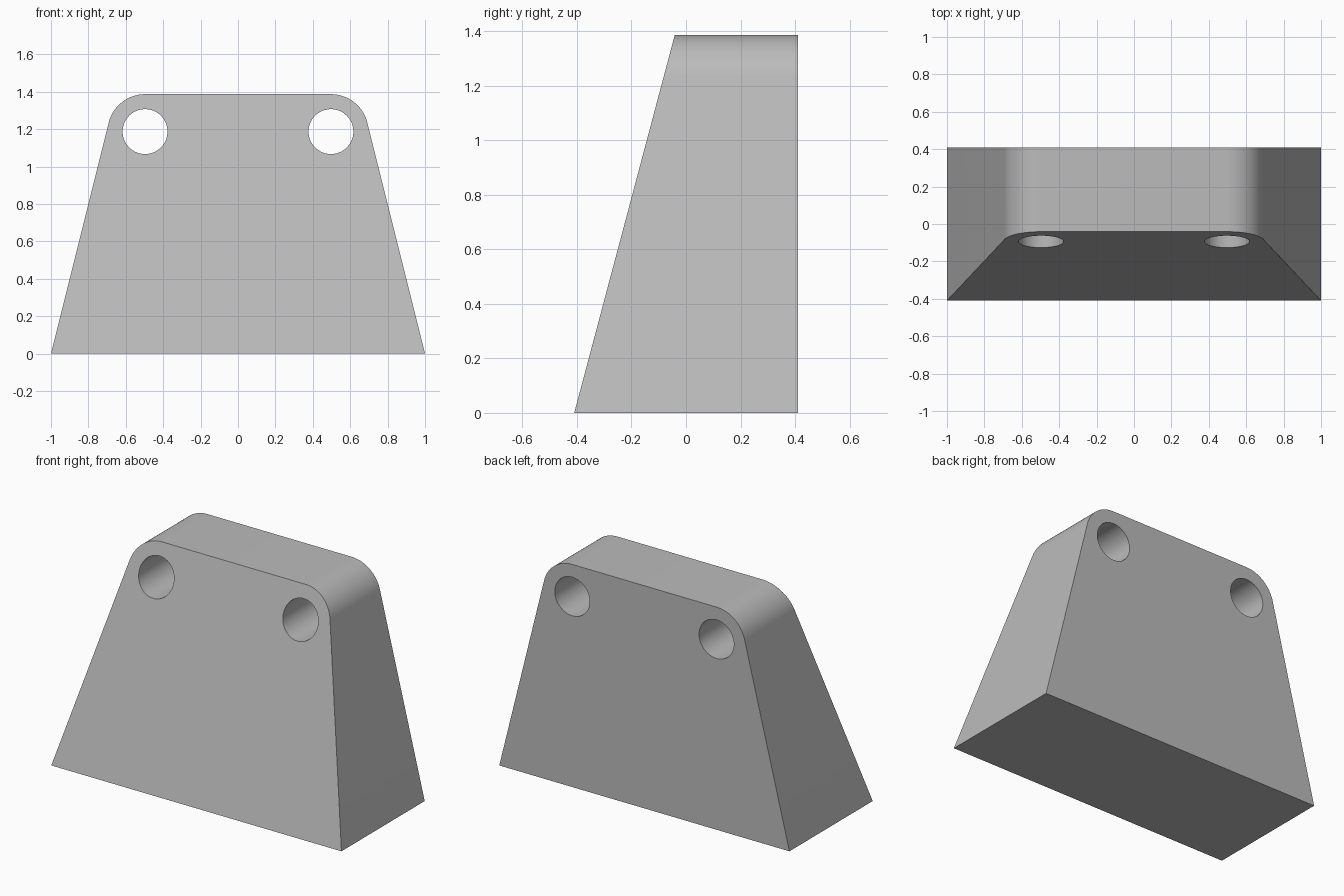
import bpy, bmesh
from math import atan, cos, sin, pi, radians

if "Cube" in bpy.data.objects:
    bpy.data.objects.remove(bpy.data.objects["Cube"], do_unlink=True)

HEIGHT, CORNER_R, HOLE_R = 1.387, 0.2, 0.12
CX, CZ = 0.497, HEIGHT - CORNER_R      # shared centre of corner and hole
BACK, FRONT, LEAN = 0.41, -0.41, 0.266
ARC_STEPS, HOLE_STEPS = 24, 64

# Matte grey
grey = bpy.data.materials.new("plain_grey")
grey.use_nodes = True
colour = (0.5, 0.5, 0.5, 1)
grey.diffuse_color = colour
grey.node_tree.nodes["Principled BSDF"].inputs["Base Color"].default_value = colour

# Tapered outline: left half with its rounded corner, then mirrored
start = atan(0.25)
half = [(1.0, 0.0)]
for i in range(ARC_STEPS + 1):
    a = start + (pi / 2 - start) * i / ARC_STEPS
    half.append((CX + CORNER_R * cos(a), CZ + CORNER_R * sin(a)))
outline = half + [(-x, z) for x, z in reversed(half)]


def circle(cx):
    angles = [2 * pi * i / HOLE_STEPS for i in range(HOLE_STEPS)]
    return [(cx + HOLE_R * cos(a), CZ + HOLE_R * sin(a)) for a in angles]


bm = bmesh.new()
front_edges, back_edges = [], []


def add_wall(points):
    """Wall running from the leaning front plane to the upright back plane."""
    front = [bm.verts.new((x, FRONT + LEAN * z, z)) for x, z in points]
    back = [bm.verts.new((x, BACK, z)) for x, z in points]
    for i in range(len(points)):
        j = (i + 1) % len(points)
        bm.faces.new((front[i], front[j], back[j], back[i]))
        front_edges.append(bm.edges.get((front[i], front[j])))
        back_edges.append(bm.edges.get((back[i], back[j])))


# Outer wall and the two through holes
for loop in (outline, circle(CX), circle(-CX)):
    add_wall(loop)

# Front and back faces around the holes
for edges in (front_edges, back_edges):
    bmesh.ops.triangle_fill(bm, edges=edges, use_beauty=True)
bmesh.ops.recalc_face_normals(bm, faces=bm.faces)

mesh = bpy.data.meshes.new("wedge_block")
bm.to_mesh(mesh)
bm.free()
mesh.materials.append(grey)
block = bpy.data.objects.new("wedge_block", mesh)
bpy.context.collection.objects.link(block)

bpy.ops.object.select_all(action="DESELECT")
block.select_set(True)
bpy.context.view_layer.objects.active = block
bpy.ops.object.shade_smooth_by_angle(angle=radians(30))
